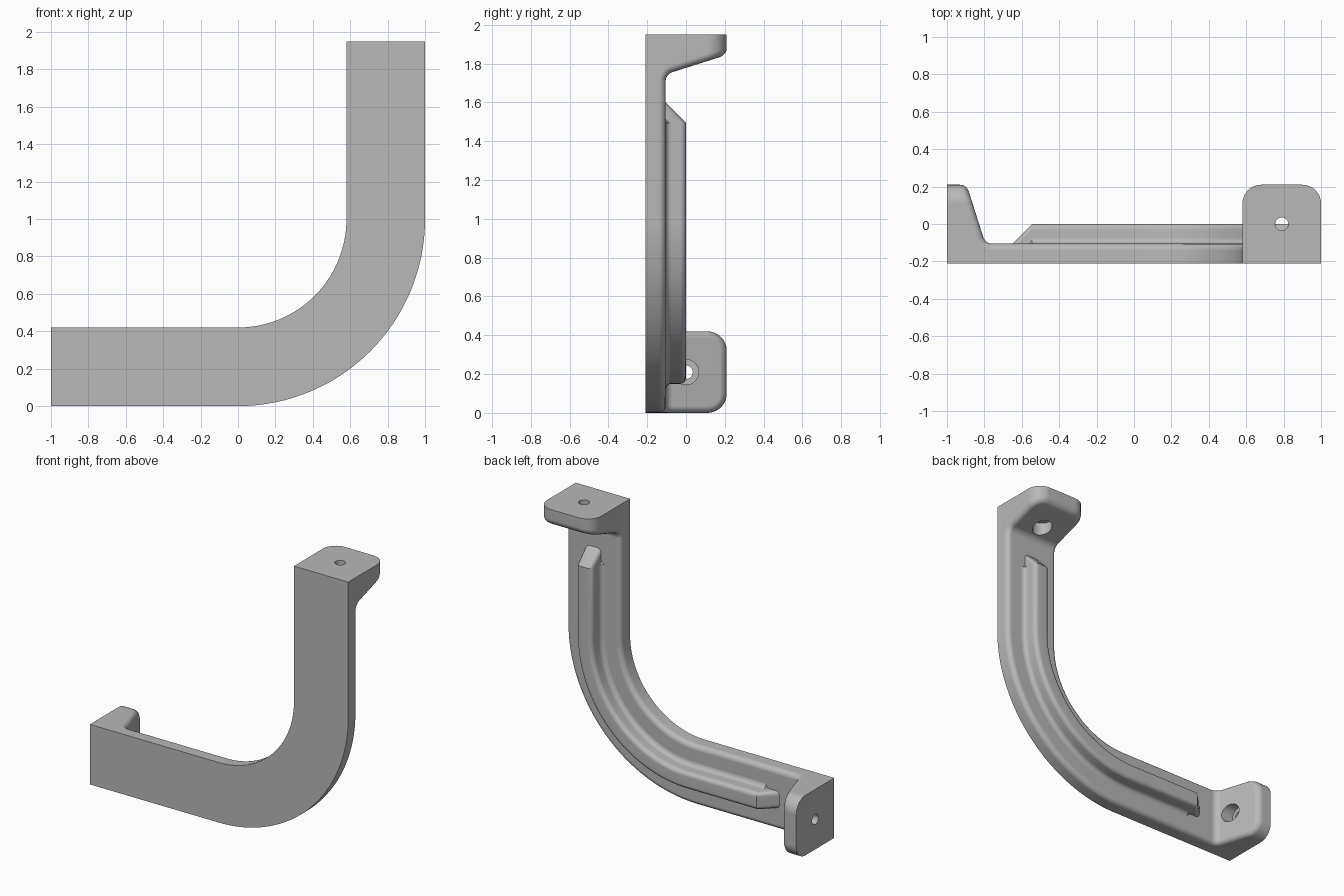
import bpy
import bmesh
import math
from mathutils import Vector

cube = bpy.data.objects.get("Cube")
if cube:
    bpy.data.objects.remove(cube, do_unlink=True)

HALF = 0.21            # half of the strip width and of the flange depth
BACK = -0.105          # back face of the strip
R = 1 - HALF           # bend radius at the strip centre
ARC = R * math.pi / 2
LENGTH = 1 + ARC + 0.95
STEPS = 32
stations = [1 + ARC * i / STEPS for i in range(STEPS + 1)]

grey = bpy.data.materials.new("satin grey")
grey.use_nodes = True
grey.diffuse_color = (0.48, 0.48, 0.48, 1)
grey.node_tree.nodes["Principled BSDF"].inputs["Base Color"].default_value = grey.diffuse_color


def bend(co):
    """Map straight coordinates (along, depth, across) onto the bent path."""
    s, y, w = co
    if s <= 1:
        return Vector((s - 1, y, HALF + w))
    if s >= 1 + ARC:
        return Vector((R - w, y, s - ARC))
    a = (s - 1) / R
    return Vector(((R - w) * math.sin(a), y, 1 - (R - w) * math.cos(a)))


def arc(cx, cy, r, start, end, n=6):
    angles = [math.radians(start + (end - start) * i / n) for i in range(n + 1)]
    return [(cx + r * math.cos(a), cy + r * math.sin(a)) for a in angles]


def finish(bm, name):
    for v in bm.verts:
        v.co = bend(v.co)
    bmesh.ops.recalc_face_normals(bm, faces=bm.faces)
    mesh = bpy.data.meshes.new(name)
    bm.to_mesh(mesh)
    bm.free()
    mesh.materials.append(grey)
    obj = bpy.data.objects.new(name, mesh)
    bpy.context.collection.objects.link(obj)
    return obj


def activate(obj):
    bpy.ops.object.select_all(action='DESELECT')
    obj.select_set(True)
    bpy.context.view_layer.objects.active = obj


def smooth(obj):
    activate(obj)
    bpy.ops.object.shade_smooth_by_angle(angle=math.radians(32))
    mod = obj.modifiers.new("even_normals", 'WEIGHTED_NORMAL')
    mod.keep_sharp = True


# Strip with its two end flanges, drawn straight as a side profile
tilt = math.atan2(0.1, HALF - BACK)
r = 0.05
turn = math.pi / 2 - tilt
reach = r * math.tan(turn / 2)
foot = arc(0.205 + reach, BACK + r, r, 180 + math.degrees(tilt), 270)
half = [(0, -HALF), (0, HALF), (0.105, HALF)] + foot
profile = half + [(LENGTH - s, y) for s, y in reversed(half)]

bm = bmesh.new()
face = bm.faces.new([bm.verts.new((s, y, -HALF)) for s, y in profile])
ext = bmesh.ops.extrude_face_region(bm, geom=[face])
bmesh.ops.translate(bm, vec=(0, 0, 2 * HALF),
                    verts=[g for g in ext["geom"] if isinstance(g, bmesh.types.BMVert)])
bmesh.ops.recalc_face_normals(bm, faces=bm.faces)

# Rounded flange corners
corners = [e for e in bm.edges
           if all(v.co.y > 0.2 for v in e.verts)
           and abs(e.verts[0].co.z - e.verts[1].co.z) < 0.01]
bmesh.ops.bevel(bm, geom=corners, offset=0.1, segments=8, profile=0.5,
                affect='EDGES', clamp_overlap=False)
bm.normal_update()


# Soft rim around the back of the strip and the inside of the flanges
def is_inner(f):
    c = f.calc_center_median()
    return (abs(f.normal.z) < 0.01 and f.normal.y > -0.9
            and c.y < 0.2 and 0.02 < c.x < LENGTH - 0.02)


inner = {f for f in bm.faces if is_inner(f)}
rim = [e for e in bm.edges if sum(f in inner for f in e.link_faces) == 1]
bmesh.ops.bevel(bm, geom=rim, offset=0.035, segments=4, profile=0.5,
                affect='EDGES', clamp_overlap=False)

# Slices that let the strip follow the bend
for s in stations:
    bmesh.ops.bisect_plane(bm, geom=bm.verts[:] + bm.edges[:] + bm.faces[:],
                           plane_co=(s, 0, 0), plane_no=(1, 0, 0))
bracket = finish(bm, "bracket_strip")


# Screw holes: narrow through the end, wide on the inner side
def drill(centre, direction, radius, start, end):
    d = Vector(direction)
    bpy.ops.mesh.primitive_cylinder_add(
        vertices=32, radius=radius, depth=end - start,
        location=Vector(centre) + d * (start + end) / 2,
        rotation=d.to_track_quat('Z', 'Y').to_euler())
    cutter = bpy.context.object
    cutter.name = "hole_cutter"
    cutter.hide_render = True
    activate(bracket)
    mod = bracket.modifiers.new("hole", 'BOOLEAN')
    mod.operation = 'DIFFERENCE'
    mod.solver = 'EXACT'
    mod.object = cutter
    bpy.ops.object.modifier_apply(modifier=mod.name)
    bpy.data.objects.remove(cutter, do_unlink=True)


for centre, direction in (((-1, 0, HALF), (1, 0, 0)), ((R, 0, 1.95), (0, 0, -1))):
    drill(centre, direction, 0.065, 0.1, 0.3)
    drill(centre, direction, 0.035, -0.05, 0.15)
smooth(bracket)

# Stiffening rib with flared foot, rounded top and sloping ends
side = [(0.09, -0.15)] + arc(0.09, BACK + 0.03, 0.03, 270, 180, 4) + arc(0.03, -0.03, 0.03, 0, 90, 4)
section = side + [(-w, y) for w, y in reversed(side)]
ramp = -BACK
begin = 0.35
rows = [begin, begin + ramp] + stations + [LENGTH - begin - ramp, LENGTH - begin]

bm = bmesh.new()
rings = []
for i, s in enumerate(rows):
    drop = ramp if i in (0, len(rows) - 1) else 0
    rings.append([bm.verts.new((s, max(y - drop, -0.19), w)) for w, y in section])
for a, b in zip(rings, rings[1:]):
    for j in range(len(section)):
        k = (j + 1) % len(section)
        bm.faces.new((a[j], a[k], b[k], b[j]))
bm.faces.new(rings[0])
bm.faces.new(rings[-1])
smooth(finish(bm, "stiffening_rib"))
